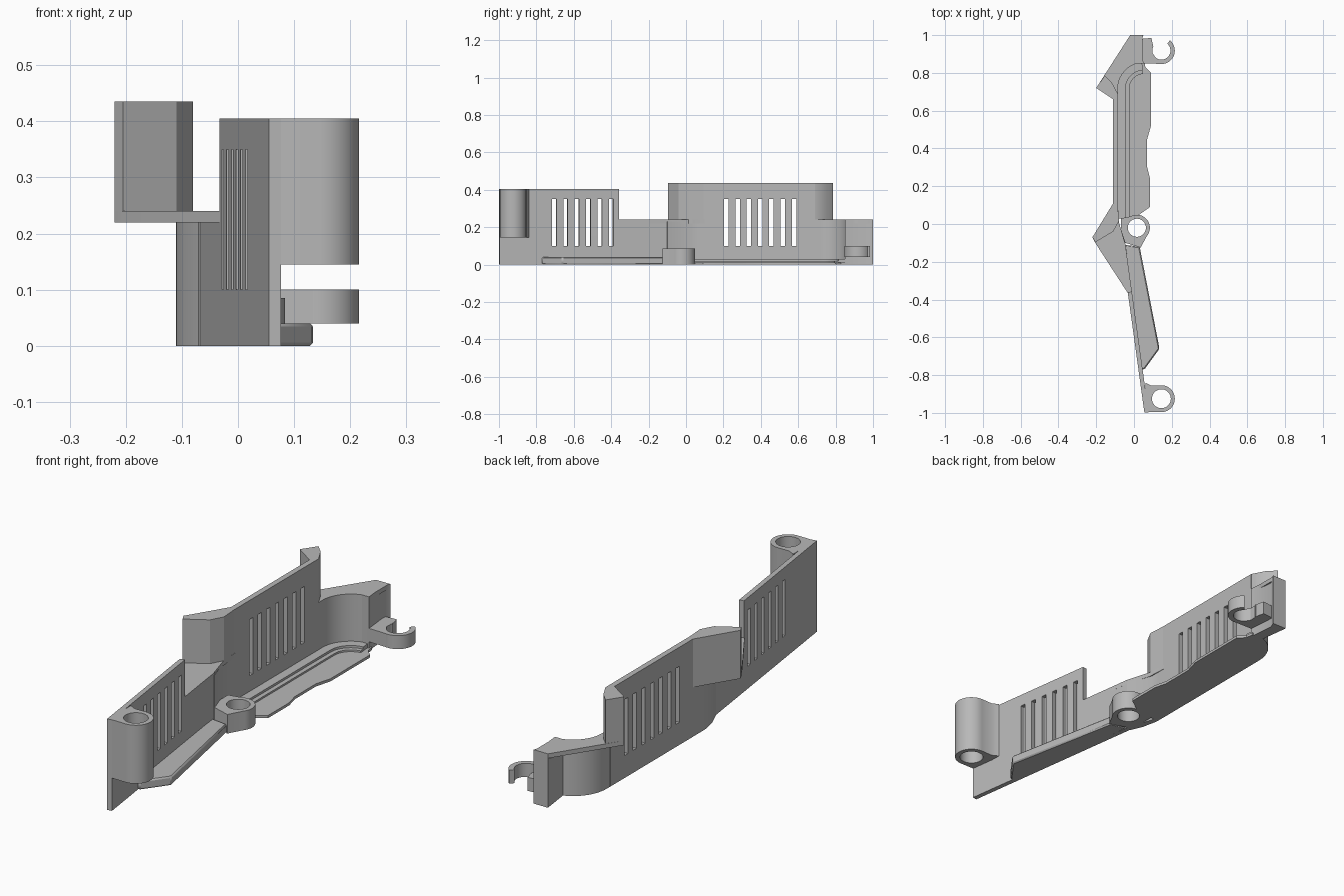
import bpy
import bmesh
from math import cos, sin, radians
from mathutils import Matrix, Vector

if "Cube" in bpy.data.objects:
    bpy.data.objects.remove(bpy.data.objects["Cube"], do_unlink=True)

grey = bpy.data.materials.new("plain_grey")
grey.use_nodes = True
grey.diffuse_color = (0.48, 0.48, 0.48, 1)
grey.node_tree.nodes["Principled BSDF"].inputs["Base Color"].default_value = (0.48, 0.48, 0.48, 1)


def arc(cx, cy, r, a0, a1, n=20):
    angles = [radians(a0 + (a1 - a0) * i / n) for i in range(n + 1)]
    return [(cx + r * cos(a), cy + r * sin(a)) for a in angles]


def circle(cx, cy, r):
    return arc(cx, cy, r, 0, 350, 35)


def box(u0, u1, v0, v1):
    return [(u0, v0), (u1, v0), (u1, v1), (u0, v1)]


def extrude(name, outlines, depth, matrix, bevel=0):
    """Extrude a flat outline, with any holes, evenly about its own plane."""
    curve = bpy.data.curves.new(name, 'CURVE')
    curve.dimensions = '2D'
    curve.fill_mode = 'BOTH'
    curve.extrude = depth / 2
    for points in outlines:
        spline = curve.splines.new('POLY')
        spline.points.add(len(points) - 1)
        for p, (x, y) in zip(spline.points, points):
            p.co = (x, y, 0, 1)
        spline.use_cyclic_u = True
    temp = bpy.data.objects.new(name + "_outline", curve)
    bpy.context.scene.collection.objects.link(temp)
    graph = bpy.context.evaluated_depsgraph_get()
    graph.update()
    mesh = bpy.data.meshes.new_from_object(temp.evaluated_get(graph))
    bpy.data.objects.remove(temp, do_unlink=True)
    bpy.data.curves.remove(curve)
    bm = bmesh.new()
    bm.from_mesh(mesh)
    bmesh.ops.remove_doubles(bm, verts=bm.verts, dist=0.0001)
    bmesh.ops.dissolve_limit(bm, angle_limit=radians(1), verts=bm.verts, edges=bm.edges)
    bmesh.ops.recalc_face_normals(bm, faces=bm.faces)
    bm.transform(matrix)
    bm.to_mesh(mesh)
    bm.free()
    mesh.materials.clear()
    mesh.materials.append(grey)
    obj = bpy.data.objects.new(name, mesh)
    bpy.context.scene.collection.objects.link(obj)
    if bevel:
        mod = obj.modifiers.new("edge_bevel", 'BEVEL')
        mod.width = bevel
        mod.limit_method = 'ANGLE'
    for other in bpy.context.selected_objects:
        other.select_set(False)
    obj.select_set(True)
    bpy.context.view_layer.objects.active = obj
    bpy.ops.object.shade_smooth_by_angle(angle=radians(30))
    return obj


def slab(name, z0, z1, *outlines, bevel=0):
    return extrude(name, outlines, z1 - z0, Matrix.Translation((0, 0, (z0 + z1) / 2)), bevel)


def wall(name, start, end, thickness, profile, slots):
    """Upright wall; outlines use distance along the wall and height."""
    along = (Vector(end) - Vector(start)).normalized().to_3d()
    up = Vector((0, 0, 1))
    m = Matrix((along, up, along.cross(up))).transposed().to_4x4()
    m.translation = (start[0], start[1], 0)
    return extrude(name, [profile] + slots, thickness, m)


def vents(first, pitch, count):
    return [box(first + i * pitch, first + i * pitch + 0.024, 0.1, 0.35) for i in range(count)]


# Front wall with its step down and vent slots
wall("front_wall", (0.066, -0.998), (-0.058, -0.1), 0.022,
     [(0, 0), (0.91, 0), (0.91, 0.24), (0.645, 0.24), (0.645, 0.405), (0, 0.405)],
     vents(0.282, 0.0615, 6))

# Main wall with vent slots
wall("main_wall", (-0.098, 0.03), (-0.098, 0.69), 0.025,
     box(0, 0.66, 0, 0.435), vents(0.173, 0.0605, 7))

# Lower corner joining both walls
slab("corner_wall", 0, 0.23,
     [(-0.07, -0.11), (-0.095, -0.05), (-0.11, 0.02), (-0.11, 0.06),
      (-0.085, 0.06), (-0.085, 0.02), (-0.045, -0.1)])

# Wedge flange and upright block at the middle
slab("middle_flange", 0.22, 0.24,
     [(-0.22, -0.07), (-0.205, -0.1), (-0.03, -0.37), (-0.012, -0.36),
      (-0.045, -0.11), (-0.08, 0.01), (-0.085, 0.1), (-0.11, 0.11)])
slab("middle_block", 0.22, 0.435,
     [(-0.22, -0.07), (-0.205, -0.097), (-0.11, -0.04), (-0.08, 0.015),
      (-0.086, 0.1), (-0.11, 0.11)])

# Curved back wall, back flange, upright block and end column
slab("back_curved_wall", 0, 0.235,
     arc(0.055, 0.715, 0.165, 95, 180) + [(-0.11, 0.66), (-0.086, 0.66)]
     + arc(0.055, 0.715, 0.141, 180, 95))
slab("back_flange", 0.22, 0.24,
     [(-0.2, 0.72), (-0.155, 0.79), (-0.02, 1), (0.045, 1), (0.045, 0.86)]
     + arc(0.055, 0.715, 0.141, 95, 180) + [(-0.086, 0.66), (-0.11, 0.66)])
slab("back_block", 0.22, 0.435,
     [(-0.2, 0.72), (-0.155, 0.787), (-0.118, 0.75), (-0.086, 0.69),
      (-0.086, 0.66), (-0.11, 0.66)])
slab("back_column", 0, 0.24,
     [(0, 0.85), (-0.02, 1), (0.05, 1), (0.038, 0.97), (0.05, 0.85)])

# Open clip on its arm
slab("clip_ring", 0.04, 0.1,
     arc(0.145, 0.918, 0.071, 50, -210, 32) + arc(0.145, 0.918, 0.048, -210, 50, 32))
slab("clip_arm", 0.04, 0.1,
     [(0.04, 0.85), (0.135, 0.848), (0.12, 0.872), (0.098, 0.905),
      (0.1, 0.95), (0.092, 0.985), (0.04, 0.98)])

# Floor with stepped shelf along the main wall
slab("floor", 0, 0.012,
     arc(0.055, 0.715, 0.15, 90, 180) + [(-0.1, 0.03), (0, 0.03), (0.085, 0.09),
      (0.085, 0.24), (0.07, 0.3), (0.07, 0.45), (0.09, 0.52), (0.09, 0.8), (0.06, 0.83)])
for part, height, r in (("floor_lip", 0.02, 0.08), ("floor_shelf", 0.03, 0.1)):
    slab(part, 0, height,
         arc(0.055, 0.715, 0.15, 95, 180) + [(-0.1, 0.03), (0.055 - r, 0.03)]
         + arc(0.055, 0.715, r, 180, 95))

# Middle screw ring
slab("middle_ring", 0, 0.085,
     arc(0.015, -0.02, 0.069, -40, 120) + [(-0.07, 0.03), (-0.07, -0.03),
      (-0.045, -0.1), (0.035, -0.125)], circle(0.015, -0.02, 0.048))

# Low ledge beside the front wall
slab("front_ledge", 0, 0.04,
     [(-0.05, -0.11), (0.03, -0.12), (0.135, -0.66), (0.055, -0.77), (0.03, -0.77)],
     bevel=0.006)

# Tall screw boss at the front end
slab("front_boss", 0.145, 0.405,
     arc(0.145, -0.925, 0.071, -90, 90, 24) + [(0.09, -0.855), (0.06, -0.84), (0.066, -0.995)],
     circle(0.145, -0.925, 0.05))
